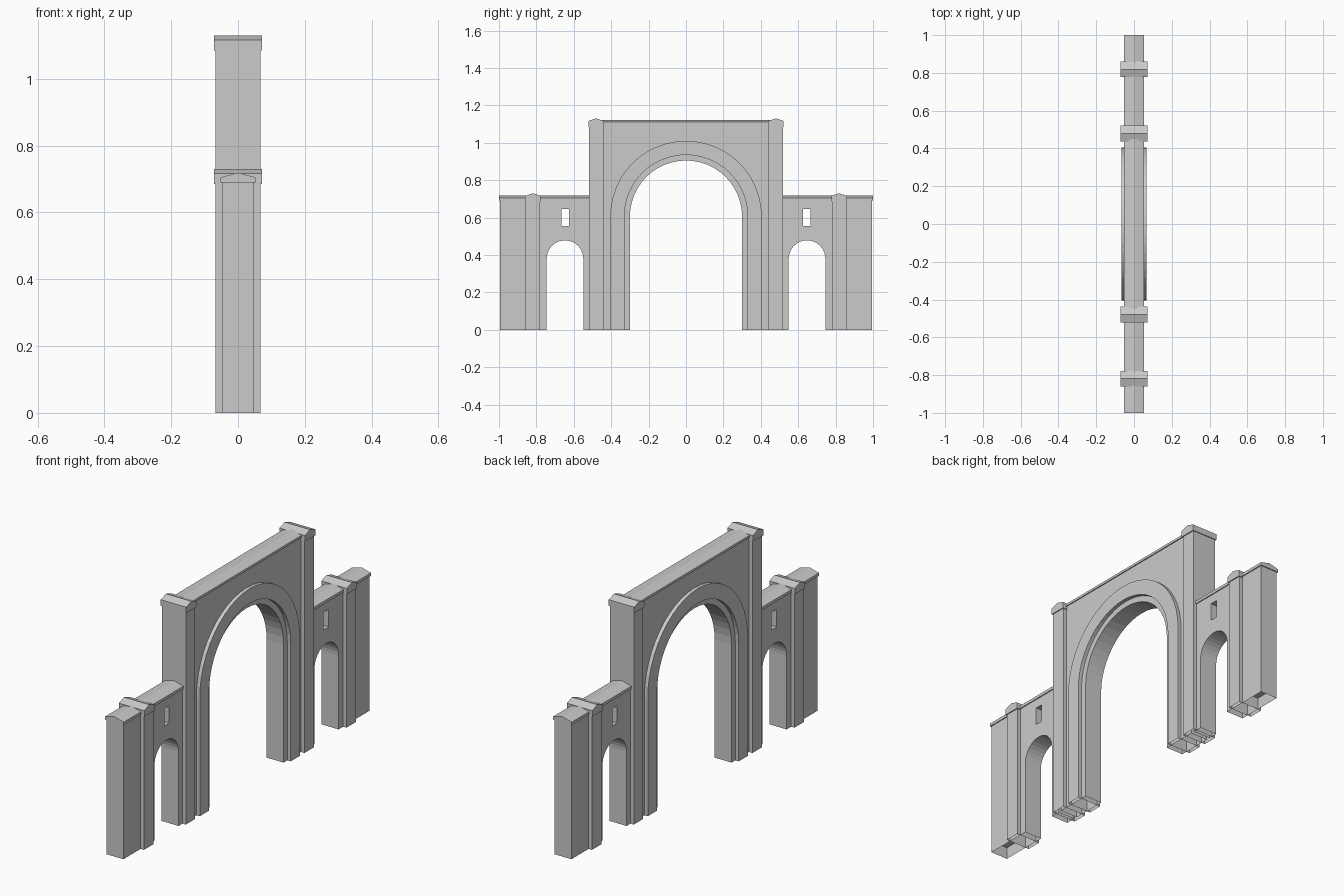
import bpy, bmesh, math

cube = bpy.data.objects.get("Cube")
if cube:
    bpy.data.objects.remove(cube, do_unlink=True)

stone = bpy.data.materials.new("grey_stone")
stone.use_nodes = True
colour = (0.6, 0.6, 0.6, 1)
stone.diffuse_color = colour
stone.node_tree.nodes["Principled BSDF"].inputs["Base Color"].default_value = colour

RECESS = 0.06   # hollow depth under every foot


def arch(centre, radius, spring, segments=24):
    """Open outline of a round-headed opening, from one foot to the other."""
    pts = [(centre - radius, 0)]
    for i in range(segments + 1):
        a = math.pi * (1 - i / segments)
        pts.append((centre + radius * math.cos(a), spring + radius * math.sin(a)))
    return pts + [(centre + radius, 0)]


def rect(u0, u1, v0, v1):
    return [(u0, v0), (u1, v0), (u1, v1), (u0, v1)]


def gable(centre, half, base, eave, peak):
    return [(centre - half, base), (centre + half, base), (centre + half, eave),
            (centre, peak), (centre - half, eave)]


def extrude(name, loops, start, end, axis="x"):
    """Fill an outline (further loops are holes) and extrude it along an axis."""
    bm = bmesh.new()
    edges = []
    for loop in loops:
        vs = [bm.verts.new((start, u, v) if axis == "x" else (u, start, v))
              for u, v in loop]
        edges += [bm.edges.new((vs[i - 1], vs[i])) for i in range(len(vs))]
    bmesh.ops.triangle_fill(bm, edges=edges, use_beauty=True)
    new = bmesh.ops.extrude_face_region(bm, geom=bm.faces[:])["geom"]
    move = (end - start, 0, 0) if axis == "x" else (0, end - start, 0)
    bmesh.ops.translate(bm, vec=move,
                        verts=[g for g in new if isinstance(g, bmesh.types.BMVert)])
    bmesh.ops.recalc_face_normals(bm, faces=bm.faces[:])
    # Raise the underside to leave a hollow foot
    feet = [f for f in bm.faces if f.normal.z < -0.9 and f.calc_center_median().z < 0.001]
    if feet:
        cut = bmesh.ops.split(bm, geom=feet)["geom"]
        bmesh.ops.translate(bm, vec=(0, 0, RECESS),
                            verts=[g for g in cut if isinstance(g, bmesh.types.BMVert)])
    mesh = bpy.data.meshes.new(name)
    bm.to_mesh(mesh)
    bm.free()
    mesh.materials.append(stone)
    obj = bpy.data.objects.new(name, mesh)
    bpy.context.collection.objects.link(obj)
    return obj


WALL = 0.048     # half thickness of the walls
PIER = 0.067     # half thickness of piers and arch moulding
CAP = 0.072
COPING = 0.053

# Central wall with the great arch
extrude("central_wall",
        [arch(0, 0.3, 0.605) + [(0.48, 0), (0.48, 1.105), (-0.48, 1.105), (-0.48, 0)]],
        -WALL, WALL)
extrude("central_coping", [gable(0, COPING, 1.1, 1.112, 1.122)], -0.45, 0.45, "y")

# Raised moulding around the great arch
extrude("arch_moulding", [arch(0, 0.405, 0.605) + arch(0, 0.33, 0.605)[::-1]], -PIER, PIER)

for side, word in ((1, "back"), (-1, "front")):
    # Lower wing wall with a small doorway and a slit window
    outline = arch(0.647, 0.098, 0.38, 16) + [(0.995, 0), (0.995, 0.7), (0.5, 0.7), (0.5, 0)]
    window = rect(0.625, 0.665, 0.555, 0.645)
    extrude(word + "_wing_wall",
            [[(side * u, v) for u, v in loop] for loop in (outline, window)], -WALL, WALL)
    extrude(word + "_wing_coping", [gable(0, COPING, 0.69, 0.705, 0.719)],
            side * 0.5, side * 1.0, "y")

    # Piers with gabled caps
    for label, centre, top in (("tall", 0.48, 1.13), ("short", 0.819, 0.73)):
        y = side * centre
        extrude(f"{word}_{label}_pier", [rect(y - 0.038, y + 0.038, 0, top - 0.03)],
                -PIER, PIER)
        extrude(f"{word}_{label}_pier_cap",
                [gable(y, 0.042, top - 0.045, top - 0.014, top)], -CAP, CAP)
